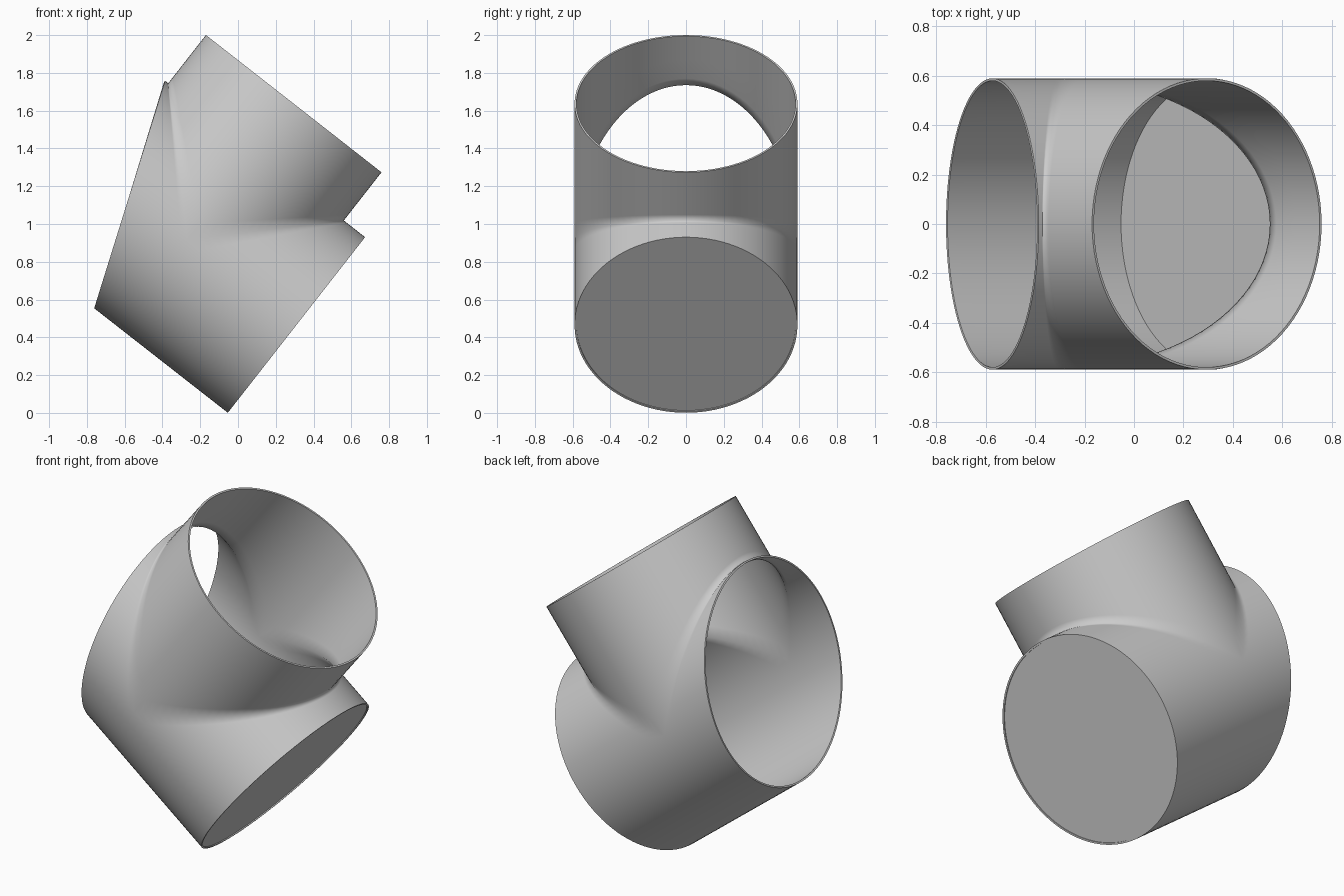
import bpy, bmesh, math
from mathutils import Vector

cube = bpy.data.objects.get("Cube")
if cube:
    bpy.data.objects.remove(cube)

R = 0.59            # radius of both pipes
SIDES = 96
CAP_AT = 0.733      # closed end, along the main axis
BRANCH_TOP = 0.914  # open end, along the branch axis
WALL = 0.01
CENTRE = Vector((-0.268, 0, 0.917))
MAIN = Vector((0.788, 0, -0.616)).normalized()
BRANCH = Vector((0.616, 0, 0.788)).normalized()

grey = bpy.data.materials.new("pipe_grey")
grey.use_nodes = True
colour = (0.6, 0.6, 0.6, 1)
grey.diffuse_color = colour
grey.node_tree.nodes["Principled BSDF"].inputs["Base Color"].default_value = colour


def place(u, y, v):
    """Point at u along the main pipe and v along the branch."""
    return CENTRE + MAIN * u + BRANCH * v + Vector((0, y, 0))


def slanted_end(v):
    return -0.388 - 0.378 * v


def strip(bm, angles, start, end):
    """Wall patch with straight lines running from start(angle) to end(angle)."""
    rows = []
    for a in angles:
        p, q = start(a), end(a)
        rows.append([bm.verts.new(p.lerp(q, f)) for f in (0, 0.12, 0.5, 1)])
    for r, s in zip(rows, rows[1:]):
        for i in range(3):
            bm.faces.new((r[i], r[i + 1], s[i + 1], s[i]))


def add_object(name, bm):
    mesh = bpy.data.meshes.new(name)
    bm.to_mesh(mesh)
    bm.free()
    mesh.materials.append(grey)
    obj = bpy.data.objects.new(name, mesh)
    bpy.context.collection.objects.link(obj)
    return obj


# Tee: main pipe and branch share a mitred seam where |u| = v
half = [math.pi * i / (SIDES // 2) for i in range(SIDES // 2 + 1)]
lower = [a + math.pi for a in half]
bm = bmesh.new()
for side in (1, -1):
    def seam(a):
        v = R * math.sin(a)
        return place(side * max(v, 0), R * math.cos(a), v)

    def main_end(a):
        v = R * math.sin(a)
        return place(CAP_AT if side > 0 else slanted_end(v), R * math.cos(a), v)

    def branch_end(a):
        return place(side * R * math.sin(a), R * math.cos(a), BRANCH_TOP)

    strip(bm, half, seam, main_end)
    strip(bm, lower, seam, main_end)
    strip(bm, half, seam, branch_end)
bmesh.ops.remove_doubles(bm, verts=bm.verts, dist=0.0005)
bmesh.ops.recalc_face_normals(bm, faces=bm.faces)
bottom = min(bm.faces, key=lambda f: (f.calc_center_median() - CENTRE).dot(BRANCH))
if bottom.normal.dot(BRANCH) > 0:
    bmesh.ops.reverse_faces(bm, faces=bm.faces)
for f in bm.faces:
    f.smooth = True
for e in bm.edges:
    e.smooth = not e.is_boundary
tee = add_object("tee_pipe", bm)
wall = tee.modifiers.new("wall", "SOLIDIFY")
wall.thickness = WALL
wall.offset = -1

# Flat cap set just inside the lower end of the main pipe
bm = bmesh.new()
r = R - WALL / 2
bm.faces.new([bm.verts.new(place(CAP_AT - 0.006, r * math.cos(a), r * math.sin(a)))
              for a in half[:-1] + lower[:-1]])
add_object("end_cap", bm)
